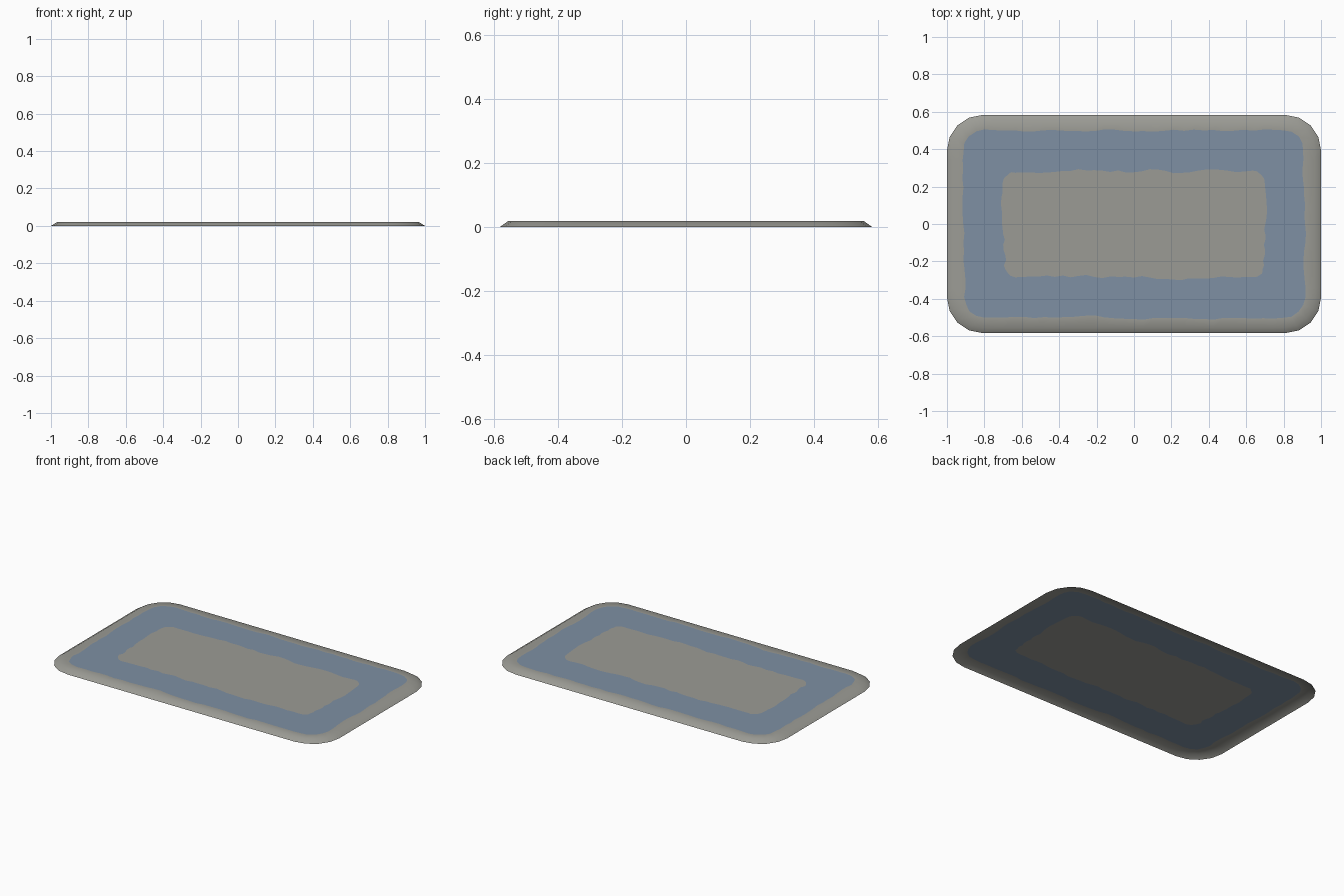
import bpy, bmesh, math, random

if "Cube" in bpy.data.objects:
    bpy.data.objects.remove(bpy.data.objects["Cube"])

random.seed(4)


def material(name, rgb):
    m = bpy.data.materials.new(name)
    m.diffuse_color = (*rgb, 1)
    m.use_nodes = True
    m.node_tree.nodes["Principled BSDF"].inputs["Base Color"].default_value = m.diffuse_color
    return m


def rounded_ring(hx, hy, r, wobble=0.0):
    """Rounded rectangle outline: 4-step corners, subdivided sides, optional ragged edge."""
    corners = []
    for k, (sx, sy) in enumerate([(1, 1), (-1, 1), (-1, -1), (1, -1)]):
        arc = []
        for i in range(5):
            a = math.radians(90 * k + 22.5 * i)
            arc.append((sx * (hx - r) + r * math.cos(a), sy * (hy - r) + r * math.sin(a)))
        corners.append(arc)
    pts = []
    for k in range(4):
        pts += corners[k]
        (x0, y0), (x1, y1) = corners[k][-1], corners[(k + 1) % 4][0]
        n = 30 if k % 2 == 0 else 16
        pts += [(x0 + (x1 - x0) * i / n, y0 + (y1 - y0) * i / n) for i in range(1, n)]
    drift, out = 0.0, []
    for x, y in pts:
        drift = 0.6 * drift + random.uniform(-wobble, wobble)
        s = 1 + drift / max(abs(x), abs(y))
        # push sideways on long ends, lengthways on the sides
        if abs(x) / hx > abs(y) / hy:
            out.append((x * s, y))
        else:
            out.append((x, y * s))
    return out


# Rug: open shell with bevelled rim, ragged blue border band and plain centre
rings = [
    (rounded_ring(1.0, 0.583, 0.19), 0.0),
    (rounded_ring(0.968, 0.555, 0.165), 0.02),
    (rounded_ring(0.91, 0.5, 0.11, 0.007), 0.02),
    (rounded_ring(0.695, 0.282, 0.06, 0.01), 0.02),
]
bm = bmesh.new()
loops = [[bm.verts.new((x, y, z)) for x, y in pts] for pts, z in rings]
for level in range(3):
    a, b = loops[level], loops[level + 1]
    for i in range(len(a)):
        j = (i + 1) % len(a)
        f = bm.faces.new((a[i], a[j], b[j], b[i]))
        f.material_index = 1 if level == 2 else 0
bm.faces.new(loops[3])
for f in bm.faces:
    f.smooth = True

mesh = bpy.data.meshes.new("rug")
bm.to_mesh(mesh)
bm.free()
mesh.materials.append(material("warm grey", (0.33, 0.33, 0.30)))
mesh.materials.append(material("dusty blue", (0.21, 0.28, 0.37)))
rug = bpy.data.objects.new("rug", mesh)
bpy.context.collection.objects.link(rug)
